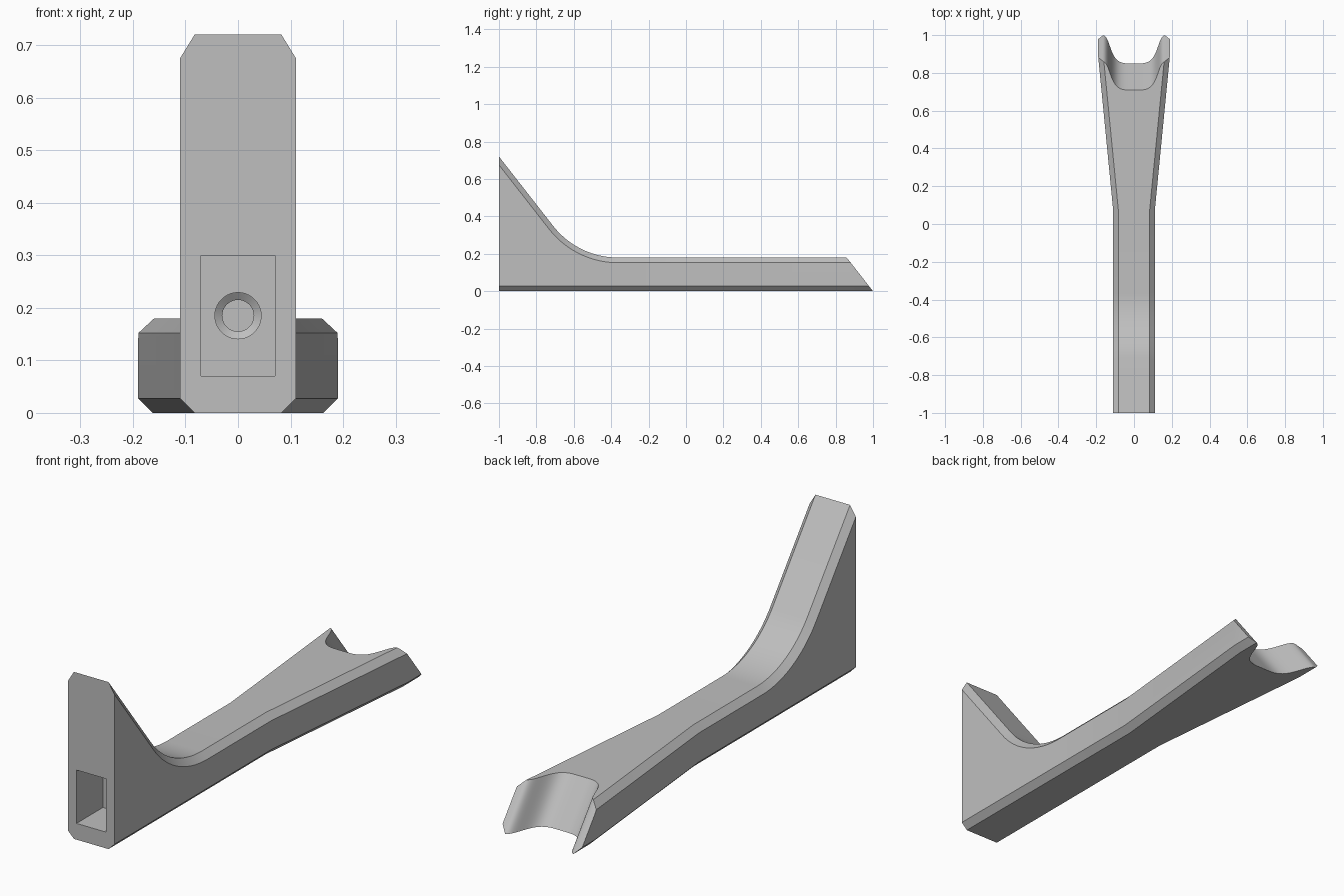
import bpy, bmesh, math
from mathutils import Vector
from mathutils.geometry import interpolate_bezier

if "Cube" in bpy.data.objects:
    bpy.data.objects.remove(bpy.data.objects["Cube"], do_unlink=True)

grey = bpy.data.materials.new("plain grey")
grey.use_nodes = True
GREY = (0.52, 0.52, 0.52, 1)
grey.diffuse_color = GREY
grey.node_tree.nodes["Principled BSDF"].inputs["Base Color"].default_value = GREY

CHAMFER = 0.0275
TOP, PEAK = 0.18, 0.72
SLOPE = math.radians(52)
RADIUS = 0.44


def loft(name, rings):
    """Solid skinned through matching closed rings."""
    bm = bmesh.new()
    rows = [[bm.verts.new(p) for p in ring] for ring in rings]
    n = len(rows[0])
    for a, b in zip(rows, rows[1:]):
        for i in range(n):
            j = (i + 1) % n
            bm.faces.new((a[i], a[j], b[j], b[i]))
    bm.faces.new(rows[0][::-1])
    bm.faces.new(rows[-1])
    bmesh.ops.recalc_face_normals(bm, faces=bm.faces)
    mesh = bpy.data.meshes.new(name)
    bm.to_mesh(mesh)
    bm.free()
    mesh.materials.append(grey)
    obj = bpy.data.objects.new(name, mesh)
    bpy.context.collection.objects.link(obj)
    return obj


def cut(target, cutter):
    bpy.context.view_layer.objects.active = target
    mod = target.modifiers.new("cut", "BOOLEAN")
    mod.operation, mod.solver, mod.object = "DIFFERENCE", "EXACT", cutter
    bpy.ops.object.modifier_apply(modifier=mod.name)
    bpy.data.objects.remove(cutter, do_unlink=True)


def half_width(y):
    t = min(max((y - 0.07) / 0.82, 0), 1)
    return 0.11 + 0.08 * t


def section(y, top, edge_y, edge_z):
    """Chamfered bar section; the upper chamfer edge may lean along y."""
    w = half_width(y)
    half = [(w - CHAMFER, y, 0), (w, y, CHAMFER),
            (w, edge_y, edge_z), (w - CHAMFER, y, top)]
    return half + [(-x, v, z) for x, v, z in reversed(half)]


# Bar body: upright wedge, concave fillet, straight arm that flares
sections = [section(-1, PEAK, -1, PEAK - CHAMFER / math.cos(SLOPE))]
corner = -1 + (PEAK - TOP) / math.tan(SLOPE)
centre_y = corner + RADIUS * math.tan(SLOPE / 2)
centre_z = TOP + RADIUS
STEPS = 20
for i in range(STEPS + 1):
    a = SLOPE * (1 - i / STEPS)
    r = RADIUS + CHAMFER
    sections.append(section(centre_y - RADIUS * math.sin(a), centre_z - RADIUS * math.cos(a),
                            centre_y - r * math.sin(a), centre_z - r * math.cos(a)))
for y in (0.07, 0.89, 1.1):
    sections.append(section(y, TOP, y, TOP - CHAMFER))
body = loft("bracket_arm", sections)

# Slanted end with a rounded cradle notch
curve = [Vector(p) for p in ((0.03, 0.85, 0), (0.08, 0.85, 0), (0.1, 0.87, 0), (0.118, 0.915, 0))]
lip = [Vector(p) for p in ((0.118, 0.915, 0), (0.136, 0.96, 0), (0.142, 1, 0), (0.168, 1, 0))]
half = interpolate_bezier(*curve, 14) + interpolate_bezier(*lip, 14)[1:]
half = [(p.x, p.y) for p in half] + [(0.4, 1), (0.4, 1.5)]
plan = half + [(-x, y) for x, y in reversed(half)]
lean = 1 / math.tan(SLOPE)
cut(body, loft("notch_cutter", [[(x, y - lean * z, z) for x, y in plan] for z in (-0.1, 0.3)]))

# Rectangular pocket in the front face
pocket = [(-0.07, 0.07), (0.07, 0.07), (0.07, 0.3), (-0.07, 0.3)]
cut(body, loft("pocket_cutter", [[(x, y, z) for x, z in pocket] for y in (-1.1, -0.82)]))


# Round blind bore in the pocket's back wall, narrowing at its end
def circle(r, y):
    return [(r * math.cos(a), y, 0.185 + r * math.sin(a))
            for a in (math.tau * k / 40 for k in range(40))]


cut(body, loft("bore_cutter", [circle(0.044, -0.85), circle(0.044, -0.74),
                               circle(0.03, -0.73), circle(0.03, -0.7)]))

bpy.ops.object.select_all(action="DESELECT")
body.select_set(True)
bpy.context.view_layer.objects.active = body
bpy.ops.object.shade_smooth_by_angle(angle=math.radians(25))
